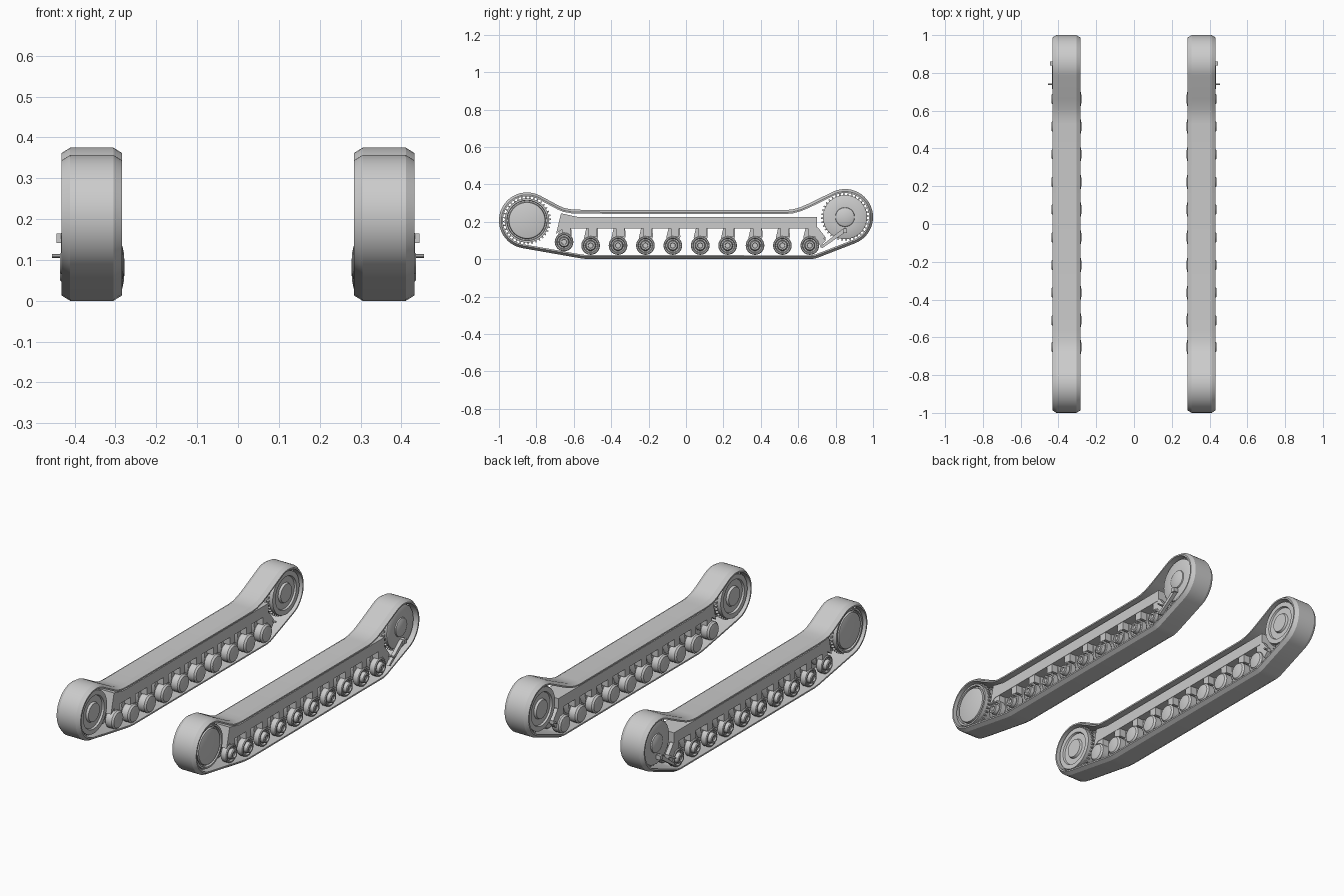
import bpy, bmesh
from math import sin, cos, pi, radians
from mathutils import Vector

if "Cube" in bpy.data.objects:
    bpy.data.objects.remove(bpy.data.objects["Cube"], do_unlink=True)

GREY = (0.6, 0.6, 0.6, 1)
mat = bpy.data.materials.new("plain grey")
mat.use_nodes = True
mat.diffuse_color = GREY
mat.node_tree.nodes["Principled BSDF"].inputs["Base Color"].default_value = GREY

MID = 0.358       # centre line of one track unit
END = 0.85        # distance of the end wheels from the middle
FRONT_Z, BACK_Z = 0.207, 0.225
WRAP = 0.15       # outer belt radius around the end wheels


def finish(bm, name, angle=35):
    """Turn a bmesh into an object mirrored to both sides."""
    bmesh.ops.recalc_face_normals(bm, faces=bm.faces)
    me = bpy.data.meshes.new(name)
    bm.to_mesh(me)
    bm.free()
    me.materials.append(mat)
    ob = bpy.data.objects.new(name, me)
    bpy.context.collection.objects.link(ob)
    mod = ob.modifiers.new("both sides", "MIRROR")
    mod.use_mirror_merge = False
    bpy.ops.object.select_all(action="DESELECT")
    ob.select_set(True)
    bpy.context.view_layer.objects.active = ob
    bpy.ops.object.shade_smooth_by_angle(angle=radians(angle))
    return ob


def lathe(bm, profile, y, z, sides=32):
    """Spin (offset, radius) points around an axle running along x."""
    rings = []
    for u, r in profile:
        if r == 0:
            rings.append([bm.verts.new((MID + u, y, z))] * sides)
        else:
            rings.append([bm.verts.new((MID + u, y + r * cos(2 * pi * i / sides),
                                        z + r * sin(2 * pi * i / sides)))
                          for i in range(sides)])
    for a, b in zip(rings, rings[1:]):
        for i in range(sides):
            j = (i + 1) % sides
            loop = list(dict.fromkeys([a[i], a[j], b[j], b[i]]))
            bm.faces.new(loop)


def prism(bm, outline, u0, u1):
    """Extrude a (y, z) outline across the unit."""
    a = [bm.verts.new((MID + u0, y, z)) for y, z in outline]
    b = [bm.verts.new((MID + u1, y, z)) for y, z in outline]
    bm.faces.new(a)
    bm.faces.new(b)
    for i in range(len(a)):
        j = (i + 1) % len(a)
        bm.faces.new((a[i], a[j], b[j], b[i]))


def box(bm, y, z, dy, dz, u0, u1):
    prism(bm, [(y - dy, z - dz), (y + dy, z - dz), (y + dy, z + dz), (y - dy, z + dz)], u0, u1)


def arc(y, z, r, start, stop, steps=24):
    return [(y + r * cos(radians(start + (stop - start) * i / steps)),
             z + r * sin(radians(start + (stop - start) * i / steps)))
            for i in range(steps + 1)]


# Belt: chamfered section swept along the closed loop
path = arc(-END, FRONT_Z, WRAP, 260, 62)
path += [(-0.68, 0.286), (-0.65, 0.273), (-0.61, 0.266), (-0.56, 0.264),
         (0.53, 0.262), (0.57, 0.266), (0.61, 0.277), (0.66, 0.299)]
path += arc(END, BACK_Z, WRAP, 115, -68)
path += [(0.70, 0.006), (0.67, 0), (-0.52, 0), (-0.56, 0.004)]
section = [(-0.074, 0.013), (-0.053, 0), (0.053, 0), (0.074, 0.013),
           (0.074, 0.021), (-0.074, 0.021)]
bm = bmesh.new()
loops = []
for i, p in enumerate(path):
    prev, nxt = Vector(path[i - 1]), Vector(path[(i + 1) % len(path)])
    p = Vector(p)
    d = ((p - prev).normalized() + (nxt - p).normalized()).normalized()
    inward = Vector((d.y, -d.x))
    loops.append([bm.verts.new((MID + u, *(p + inward * h))) for u, h in section])
for i, a in enumerate(loops):
    b = loops[(i + 1) % len(loops)]
    for k in range(len(section)):
        m = (k + 1) % len(section)
        bm.faces.new((a[k], a[m], b[m], b[k]))
finish(bm, "track_belt", 28)


# End wheels: lathed drums with a raised hub on each side
inner_face = [(-0.062, 0), (-0.062, 0.05), (-0.05, 0.055), (-0.05, 0.088),
              (-0.06, 0.092), (-0.06, 0.118)]
front_face = [(0.06, 0.118), (0.06, 0.108), (0.045, 0.106), (0.045, 0.099),
              (0.06, 0.096), (0.063, 0.088), (0.063, 0)]
back_face = [(0.05, 0.118), (0.054, 0.112), (0.054, 0.052), (0.06, 0.05),
             (0.066, 0.035), (0.069, 0)]
for name, y, z, face in (("front_wheel", -END, FRONT_Z, front_face),
                         ("rear_wheel", END, BACK_Z, back_face)):
    bm = bmesh.new()
    lathe(bm, inner_face + face, y, z, 48)
    finish(bm, name)

    # Toothed rings that grip the belt
    bm = bmesh.new()
    teeth = 36
    ring = [(y + r * cos(2 * pi * (i + s) / teeth), z + r * sin(2 * pi * (i + s) / teeth))
            for i in range(teeth)
            for r, s in ((0.116, 0), (0.128, 0.15), (0.128, 0.4), (0.116, 0.55))]
    for u in (-0.04, 0.025):
        prism(bm, ring, u, u + 0.015)
    finish(bm, name + "_teeth")


# Side beam with the raised front end
bm = bmesh.new()
prism(bm, [(-0.695, 0.135), (-0.668, 0.245), (-0.58, 0.226), (0.70, 0.226),
           (0.70, 0.165), (-0.655, 0.165)], -0.058, 0.058)
finish(bm, "side_beam")


# Road wheels with domed inner discs and ringed outer hubs
wheels = [(-0.652, 0.092)] + [(-0.51 + 0.1465 * i, 0.073) for i in range(9)]
inner_disc = [(-0.022, 0), (-0.022, 0.045), (-0.028, 0.05), (-0.066, 0.05),
              (-0.075, 0.042), (-0.079, 0.022), (-0.08, 0)]
outer_disc = [(0.022, 0), (0.022, 0.045), (0.028, 0.05), (0.058, 0.05), (0.062, 0.046),
              (0.062, 0.04), (0.052, 0.036), (0.052, 0.029), (0.074, 0.027),
              (0.078, 0.023), (0.078, 0.015), (0.07, 0.013), (0.07, 0)]
wheel_bm, arm_bm = bmesh.new(), bmesh.new()
for y, z in wheels:
    lathe(wheel_bm, inner_disc, y, z, 24)
    lathe(wheel_bm, outer_disc, y, z, 24)
    lathe(arm_bm, [(-0.025, 0), (-0.025, 0.014), (0.025, 0.014), (0.025, 0)], y, z, 12)
    # Swing arm, pivot and stop block
    prism(arm_bm, [(y - 0.022, 0.17), (y + 0.038, 0.17), (y + 0.04, 0.12),
                   (y + 0.018, z - 0.01), (y - 0.018, z - 0.01), (y - 0.035, 0.115)],
          -0.018, 0.018)
    box(arm_bm, y + 0.012, 0.145, 0.022, 0.025, 0.018, 0.056)
    box(arm_bm, y + 0.012, 0.145, 0.022, 0.025, -0.056, -0.018)
finish(wheel_bm, "road_wheels")
finish(arm_bm, "swing_arms")


# Rear tensioner: sloping arm, end block, pin and bracket
bm = bmesh.new()
prism(bm, [(0.715, 0.065), (0.73, 0.06), (0.858, 0.148), (0.852, 0.166), (0.84, 0.164)],
      0.056, 0.076)
box(bm, END, 0.153, 0.011, 0.012, 0.06, 0.086)
lathe(bm, [(-0.076, 0), (-0.076, 0.005), (0.097, 0.005), (0.097, 0)], 0.74, 0.11, 10)
prism(bm, [(0.69, 0.17), (0.705, 0.17), (0.745, 0.118), (0.745, 0.098), (0.72, 0.07),
           (0.69, 0.10)], 0.035, 0.058)
prism(bm, [(0.69, 0.17), (0.705, 0.17), (0.745, 0.118), (0.745, 0.098), (0.72, 0.07),
           (0.69, 0.10)], -0.058, -0.035)
finish(bm, "rear_tensioner")
